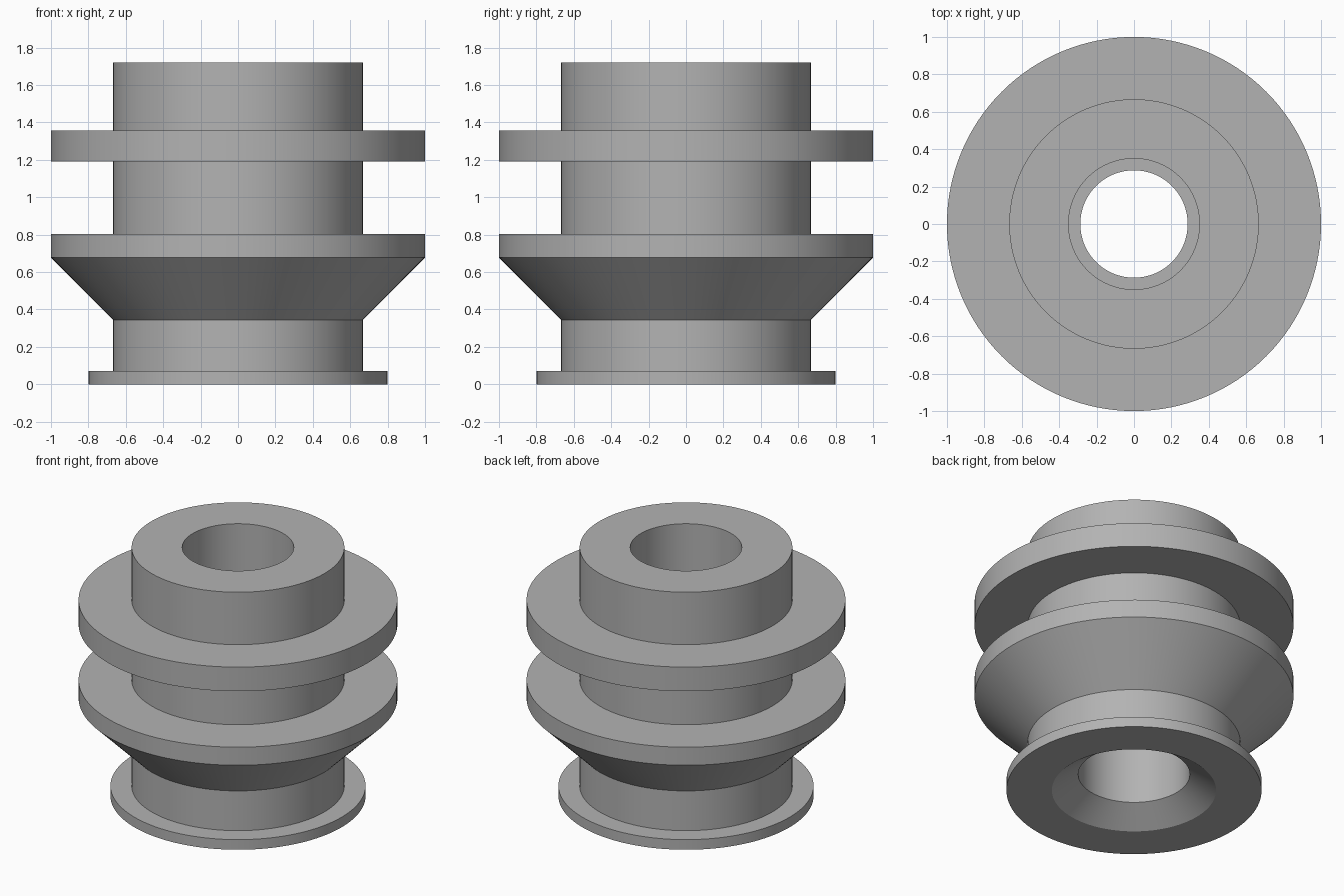
import bpy, bmesh, math

if "Cube" in bpy.data.objects:
    bpy.data.objects.remove(bpy.data.objects["Cube"])

SEGMENTS = 128

metal = bpy.data.materials.new("plain grey")
metal.diffuse_color = (0.45, 0.45, 0.45, 1.0)
metal.use_nodes = True
metal.node_tree.nodes["Principled BSDF"].inputs["Base Color"].default_value = metal.diffuse_color

# Closed half-section of the turned part: (radius, height)
profile = [
    # base lip and lower neck
    (0.515, 0.0), (0.80, 0.0), (0.80, 0.07), (0.667, 0.07),
    # conical flange
    (0.667, 0.345), (1.0, 0.678), (1.0, 0.803), (0.667, 0.803),
    # flat flange
    (0.667, 1.19), (1.0, 1.19), (1.0, 1.357), (0.667, 1.357),
    # top rim and upper bore
    (0.667, 1.72), (0.35, 1.72), (0.35, 1.19),
    # narrow inner collar, lower bore and countersink
    (0.287, 1.19), (0.287, 0.68), (0.35, 0.68), (0.35, 0.115),
]


def lathe(name, section, material):
    """Revolve a closed half-section around the z axis."""
    bm = bmesh.new()
    verts = [bm.verts.new((r, 0, z)) for r, z in section]
    edges = [bm.edges.new((v, verts[(i + 1) % len(verts)])) for i, v in enumerate(verts)]
    bmesh.ops.spin(bm, geom=verts + edges, cent=(0, 0, 0), axis=(0, 0, 1),
                   angle=math.tau, steps=SEGMENTS, use_merge=True)
    bmesh.ops.remove_doubles(bm, verts=bm.verts, dist=1e-5)
    bmesh.ops.recalc_face_normals(bm, faces=bm.faces)
    mesh = bpy.data.meshes.new(name)
    bm.to_mesh(mesh)
    bm.free()
    mesh.materials.append(material)
    obj = bpy.data.objects.new(name, mesh)
    bpy.context.collection.objects.link(obj)
    bpy.context.view_layer.objects.active = obj
    obj.select_set(True)
    bpy.ops.object.shade_smooth_by_angle(angle=math.radians(25))
    return obj


lathe("flanged_bushing", profile, metal)
